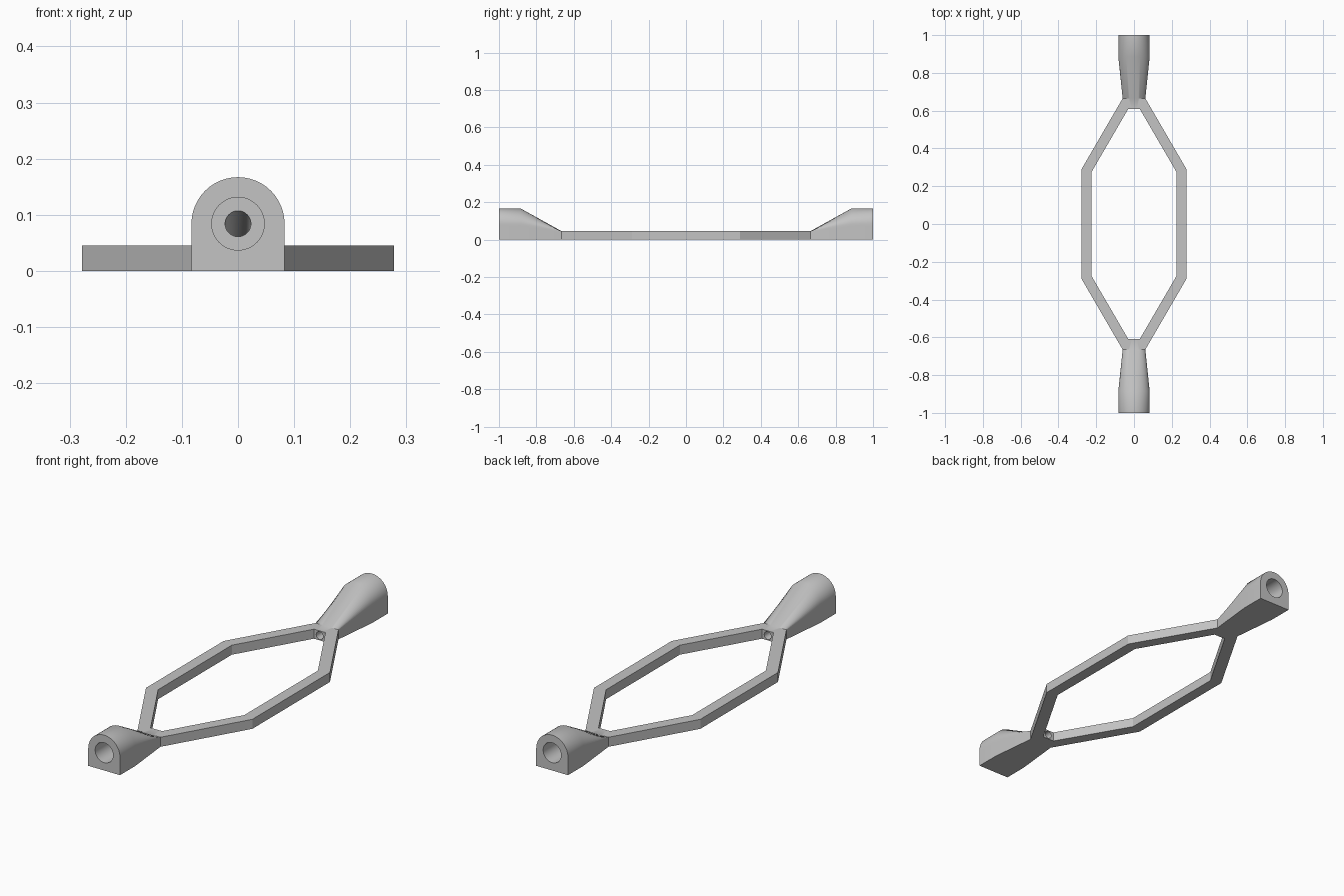
import bpy, bmesh
from math import sin, cos, pi, radians

cube = bpy.data.objects.get("Cube")
if cube:
    bpy.data.objects.remove(cube, do_unlink=True)

grey = bpy.data.materials.new("light grey")
grey.use_nodes = True
colour = (0.55, 0.55, 0.55, 1)
grey.diffuse_color = colour
grey.node_tree.nodes["Principled BSDF"].inputs["Base Color"].default_value = colour

N = 48
HEIGHT = 0.045           # thickness of the flat frame
NECK, INNER = 0.665, 0.61  # outer and inner edges of the frame ends


def finish(bm, name):
    bmesh.ops.remove_doubles(bm, verts=bm.verts, dist=1e-5)
    bmesh.ops.recalc_face_normals(bm, faces=bm.faces)
    mesh = bpy.data.meshes.new(name)
    bm.to_mesh(mesh)
    bm.free()
    mesh.materials.append(grey)
    obj = bpy.data.objects.new(name, mesh)
    bpy.context.collection.objects.link(obj)
    bpy.ops.object.select_all(action='DESELECT')
    obj.select_set(True)
    bpy.context.view_layer.objects.active = obj
    bpy.ops.object.shade_smooth_by_angle(angle=radians(30))


def arch(y, w, spring, rise):
    """Flat-bottomed section with a rounded (or flat) top."""
    pts = []
    for i in range(N):
        c, s = cos(2 * pi * i / N), sin(2 * pi * i / N)
        if i <= N // 2:
            pts.append((w * c, y, spring + rise * s))
        else:
            m = max(abs(c), abs(s))
            pts.append((w * c / m, y, spring * (1 + s / m)))
    return pts


def circle(y, r, z):
    return [(r * cos(2 * pi * i / N), y, z + r * sin(2 * pi * i / N)) for i in range(N)]


def socket(name, side):
    # Closed loop of sections: outside skin, counterbore, then sloping channel
    sections = [
        arch(INNER, 0.03, HEIGHT, 0),
        arch(NECK, 0.06, HEIGHT, 0),
        arch(0.885, 0.083, 0.084, 0.083),
        arch(1.0, 0.083, 0.084, 0.083),
        circle(1.0, 0.047, 0.084),
        circle(0.885, 0.047, 0.084),
        circle(0.885, 0.023, 0.084),
        circle(NECK, 0.018, HEIGHT / 2),
        circle(INNER, 0.018, HEIGHT / 2),
    ]
    bm = bmesh.new()
    rings = [[bm.verts.new((x, side * y, z)) for x, y, z in sec] for sec in sections]
    for k, ring in enumerate(rings):
        nxt = rings[(k + 1) % len(rings)]
        for i in range(N):
            # the neck is open where the frame arms join it
            if k == 0 and (N // 2 <= i < N * 5 // 8 or i >= N * 7 // 8):
                continue
            j = (i + 1) % N
            bm.faces.new((ring[i], ring[j], nxt[j], nxt[i]))
    finish(bm, name)


def frame_arm(name, side):
    outer = [(0.06, -NECK), (0.278, -0.29), (0.278, 0.29), (0.06, NECK)]
    inner = [(0.03, -INNER), (0.225, -0.275), (0.225, 0.275), (0.03, INNER)]
    bm = bmesh.new()
    loops = []
    for (ox, oy), (ix, iy) in zip(outer, inner):
        corners = [(ox, oy, 0), (ox, oy, HEIGHT), (ix, iy, HEIGHT), (ix, iy, 0)]
        loops.append([bm.verts.new((side * x, y, z)) for x, y, z in corners])
    for a, b in zip(loops, loops[1:]):
        for i in range(4):
            j = (i + 1) % 4
            bm.faces.new((a[i], a[j], b[j], b[i]))
    finish(bm, name)


socket("front_socket", -1)
socket("back_socket", 1)
frame_arm("left_frame_arm", 1)
frame_arm("right_frame_arm", -1)
